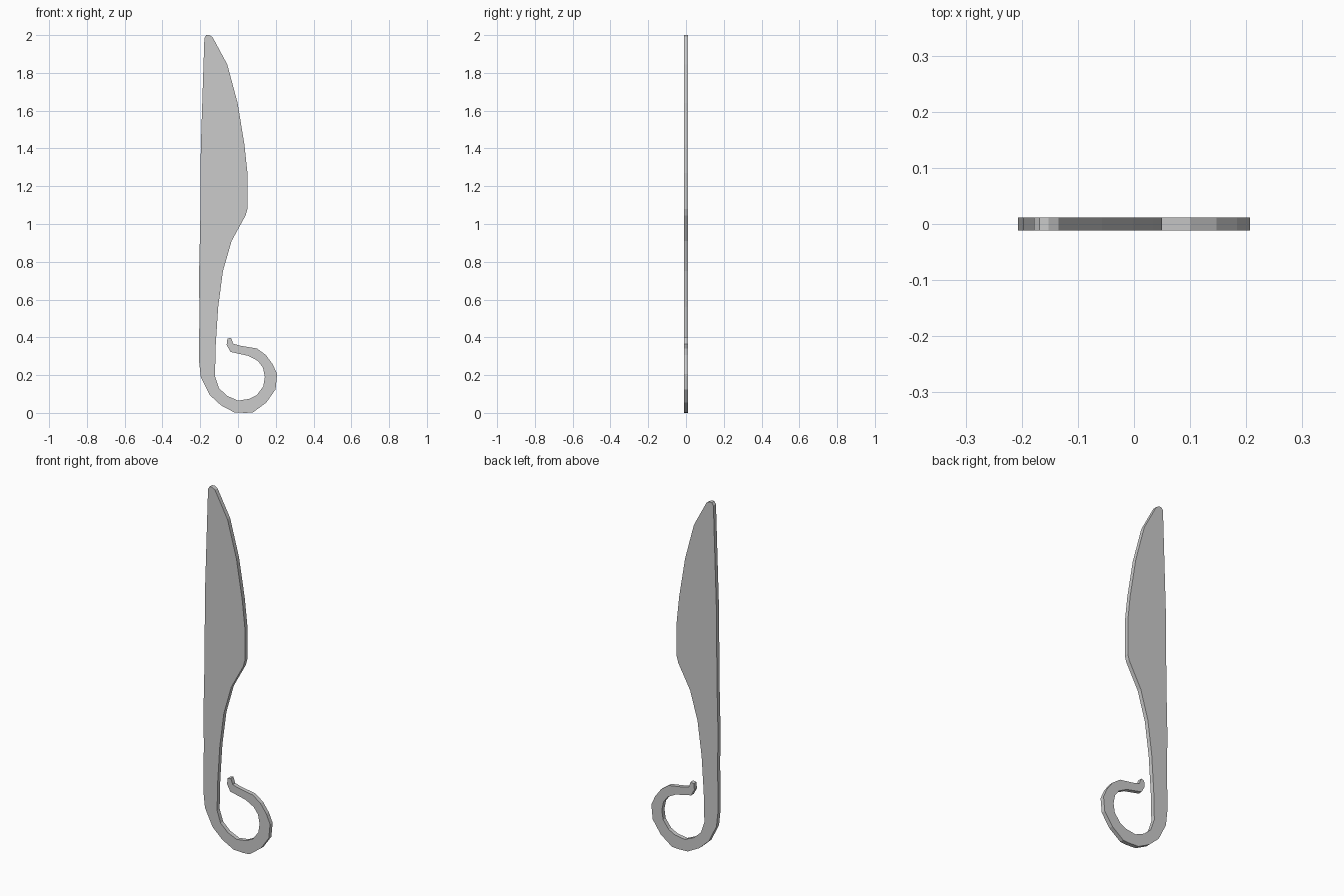
import bpy, bmesh

if "Cube" in bpy.data.objects:
    bpy.data.objects.remove(bpy.data.objects["Cube"])

HALF = 0.0115  # half thickness of the flat bar

# Cutting edge: tip down to the start of the ring
edge = [(-.178, 1.985), (-.168, 2), (-.152, 2), (-.135, 1.99), (-.057, 1.845),
        (-.002, 1.64), (.034, 1.42), (.05, 1.27), (.05, 1.08), (.04, 1.045),
        (-.034, .91), (-.08, .75), (-.105, .56), (-.118, .36), (-.122, .195)]

# Inside of the ring, round to the curled end
ring_inner = [(-.1, .13), (-.057, .09), (0, .065), (.06, .074), (.1, .095),
              (.134, .14), (.142, .19), (.132, .24), (.106, .275),
              (.055, .302), (.01, .312), (-.04, .323)]
curl = [(-.06, .36), (-.056, .393), (-.037, .398), (-.025, .366)]

# Outside of the ring, back to the handle
ring_outer = [(.01, .356), (.1, .341), (.147, .307), (.184, .257), (.207, .205),
              (.199, .125), (.15, .055), (.08, .003), (.04, 0), (-.02, .003),
              (-.09, .04), (-.15, .095), (-.197, .19)]

# Straight back of handle and blade
spine = [(-.207, .28), (-.204, .55), (-.207, .7), (-.2, 1), (-.197, 1.4)]


def make_plate(name, outline):
    bm = bmesh.new()
    face = bm.faces.new([bm.verts.new((x, -HALF, z)) for x, z in outline])
    side = bmesh.ops.extrude_face_region(bm, geom=[face], use_keep_orig=True)
    verts = [g for g in side["geom"] if isinstance(g, bmesh.types.BMVert)]
    bmesh.ops.translate(bm, verts=verts, vec=(0, 2 * HALF, 0))
    bmesh.ops.recalc_face_normals(bm, faces=bm.faces)
    mesh = bpy.data.meshes.new(name)
    bm.to_mesh(mesh)
    bm.free()
    obj = bpy.data.objects.new(name, mesh)
    bpy.context.collection.objects.link(obj)
    return obj


# Knife forged from one flat piece
make_plate("knife_with_ring_handle", edge + ring_inner + curl + ring_outer + spine)
